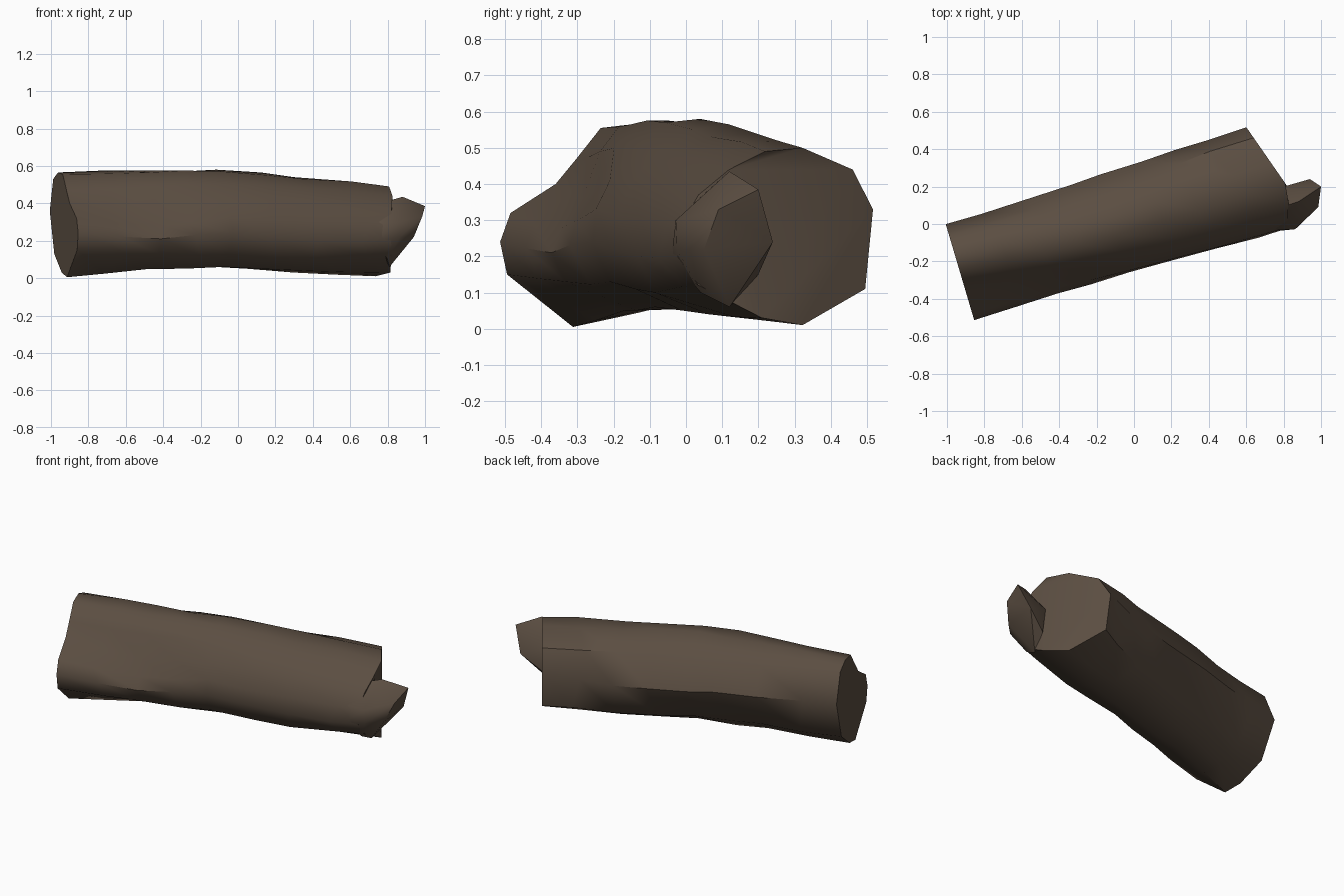
import bpy, bmesh, math, random
from mathutils import Vector

if "Cube" in bpy.data.objects:
    bpy.data.objects.remove(bpy.data.objects["Cube"])

random.seed(4)

bark = bpy.data.materials.new("dark bark brown")
bark.diffuse_color = (0.105, 0.076, 0.054, 1)
bark.use_nodes = True
bark.node_tree.nodes["Principled BSDF"].inputs["Base Color"].default_value = bark.diffuse_color

# The log axis lies in the ground plane, turned about 16.5 degrees
ALONG = Vector((0.959, 0.284, 0))
ACROSS = Vector((-0.284, 0.959, 0))


def finish(bm, name, angle):
    bmesh.ops.recalc_face_normals(bm, faces=bm.faces)
    mesh = bpy.data.meshes.new(name)
    bm.to_mesh(mesh)
    bm.free()
    mesh.materials.append(bark)
    ob = bpy.data.objects.new(name, mesh)
    bpy.context.collection.objects.link(ob)
    bpy.ops.object.select_all(action='DESELECT')
    ob.select_set(True)
    bpy.context.view_layer.objects.active = ob
    bpy.ops.object.shade_smooth_by_angle(angle=math.radians(angle))
    return ob


# Cross-sections (across, height), from the top round by the front, bottom and back
left_end = [(.13, .565), (.04, .555), (-.03, .47), (-.09, .4), (-.22, .32), (-.25, .24),
            (-.23, .15), (-.04, .005), (.06, .03), (.2, .13), (.285, .36), (.22, .53)]
left_mid = [(.1, .575), (-.01, .565), (-.1, .49), (-.15, .36), (-.21, .28), (-.24, .21),
            (-.2, .13), (-.03, .05), (.08, .06), (.2, .14), (.29, .34), (.22, .5)]
middle = [(.07, .58), (-.03, .57), (-.12, .5), (-.19, .41), (-.23, .33), (-.24, .24),
          (-.19, .13), (-.06, .06), (.08, .06), (.2, .13), (.305, .32), (.22, .51)]
right_mid = [(.1, .54), (-.03, .53), (-.12, .48), (-.2, .4), (-.245, .3), (-.25, .2),
             (-.2, .1), (-.04, .04), (.1, .03), (.24, .1), (.317, .3), (.24, .47)]
right_end = [(.1, .5), (-.02, .49), (-.12, .44), (-.2, .37), (-.25, .28), (-.255, .2),
             (-.2, .12), (-.03, .03), (.1, .01), (.3, .11), (.325, .33), (.26, .44)]

# station along the log, slant of the ring, section
stations = [(-.965, 0, left_end), (-.5, 0, left_mid), (-.1, 0, middle),
            (.35, -.1, right_mid), (.83, -.33, right_end)]


def ring_points(i, t):
    """Points of the ring at fraction t between stations i and i + 1."""
    (s0, k0, p0), (s1, k1, p1) = stations[i], stations[i + 1]
    wobble = 0.008 if t else 0
    pts = []
    for (v0, z0), (v1, z1) in zip(p0, p1):
        v, z = v0 + (v1 - v0) * t, z0 + (z1 - z0) * t
        s = s0 + (s1 - s0) * t + (k0 + (k1 - k0) * t) * v
        s += random.uniform(-5, 5) * wobble
        p = ALONG * s + ACROSS * (v + random.uniform(-wobble, wobble))
        p.z = z + random.uniform(-wobble, wobble)
        pts.append(p)
    return pts


# Log trunk: skinned rings with flat broken ends
bm = bmesh.new()
rings = []
for i in range(4):
    rings += [ring_points(i, 0), ring_points(i, .5)]
s, k, section = stations[-1]
# the front part of the right end is broken back, where the spur takes over
rings.append([ALONG * (s + k * v if v > -.05 else .85 + .35 * (v + .05))
              + ACROSS * v + Vector((0, 0, z)) for v, z in section])
rings = [[bm.verts.new(p) for p in r] for r in rings]
for a, b in zip(rings, rings[1:]):
    for j in range(12):
        n = (j + 1) % 12
        bm.faces.new((a[j], a[n], b[n], b[j]))
bm.faces.new(rings[0])
end = bm.faces.new(rings[-1])
bmesh.ops.triangulate(bm, faces=[end])
finish(bm, "log_trunk", 42)

# Splintered spur that sticks out of the right end
spur = [(.88, .12, .435), (1, .2, .385), (.94, .24, .24), (.985, .09, .33), (.94, .05, .22),
        (.86, -.028, .3), (.865, -.025, .22), (.81, .12, .06), (.8, .04, .1),
        (.74, -.04, .2), (.75, -.03, .3), (.76, .08, .4), (.8, .2, .3), (.82, .2, .15)]
bm = bmesh.new()
for p in spur:
    bm.verts.new(p)
bmesh.ops.convex_hull(bm, input=bm.verts[:])
loose = [v for v in bm.verts if not v.link_faces]
bmesh.ops.delete(bm, geom=loose, context='VERTS')
finish(bm, "splintered_spur", 42)
